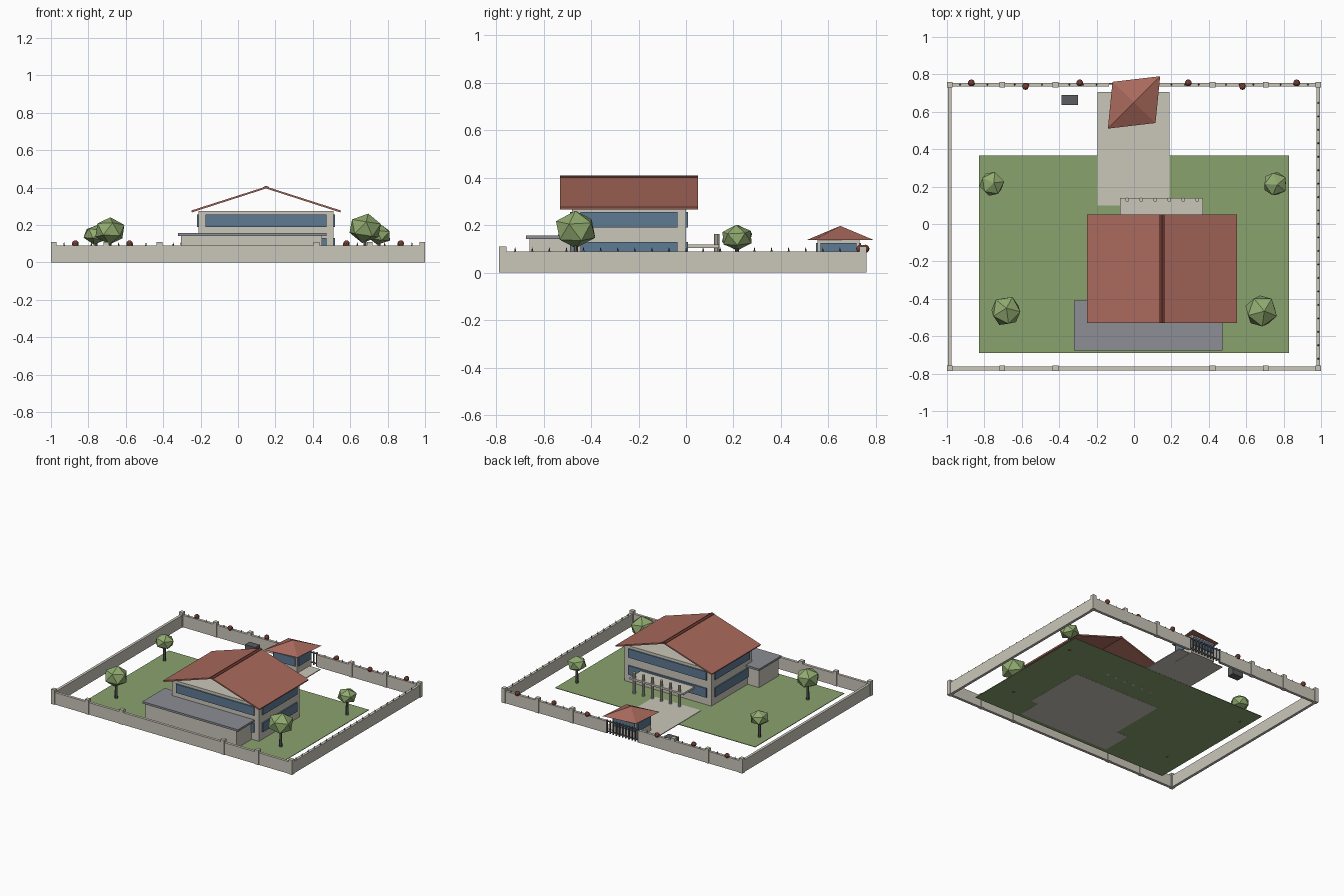
import bpy, bmesh, math, random
from mathutils import Vector, Euler

if "Cube" in bpy.data.objects:
    bpy.data.objects.remove(bpy.data.objects["Cube"])

random.seed(4)


def mat(name, hexcol):
    rgb = [int(hexcol[i:i + 2], 16) / 255 for i in (0, 2, 4)]
    lin = [c / 12.92 if c <= 0.04045 else ((c + 0.055) / 1.055) ** 2.4 for c in rgb]
    m = bpy.data.materials.new(name)
    m.diffuse_color = (*lin, 1)
    m.use_nodes = True
    m.node_tree.nodes["Principled BSDF"].inputs["Base Color"].default_value = m.diffuse_color
    return m


PLASTER = mat("plaster", "cac6ba")
TILE = mat("roof_tile", "a9695c")
RIDGE = mat("ridge_brown", "6b3a32")
GLASS = mat("blue_glass", "5f7a92")
SLATE = mat("slate_grey", "8c8e95")
LAWN = mat("lawn_green", "8aa26e")
LEAF = mat("leaf_green", "91ab70")
IRON = mat("dark_iron", "5c5d61")
LAMP = mat("lamp_red", "7d4238")


def finish(name, bm, material):
    bmesh.ops.recalc_face_normals(bm, faces=bm.faces)
    me = bpy.data.meshes.new(name)
    bm.to_mesh(me)
    bm.free()
    me.materials.append(material)
    ob = bpy.data.objects.new(name, me)
    bpy.context.collection.objects.link(ob)
    return ob


def add_box(bm, x0, x1, y0, y1, z0, z1):
    for v in bmesh.ops.create_cube(bm, size=1)["verts"]:
        v.co = ((x0 + x1) / 2 + v.co.x * (x1 - x0),
                (y0 + y1) / 2 + v.co.y * (y1 - y0),
                (z0 + z1) / 2 + v.co.z * (z1 - z0))


def boxes(name, material, *specs):
    bm = bmesh.new()
    for s in specs:
        add_box(bm, *s)
    return finish(name, bm, material)


def cones(name, material, spots, r1, r2, z0, z1, seg):
    bm = bmesh.new()
    for x, y in spots:
        vs = bmesh.ops.create_cone(bm, cap_ends=True, segments=seg, radius1=r1,
                                   radius2=r2, depth=z1 - z0)["verts"]
        bmesh.ops.translate(bm, verts=vs, vec=(x, y, (z0 + z1) / 2))
    return finish(name, bm, material)


def prism(name, material, profile, y0, y1):
    bm = bmesh.new()
    face = bm.faces.new([bm.verts.new((x, y0, z)) for x, z in profile])
    ext = bmesh.ops.extrude_face_region(bm, geom=[face])["geom"]
    bmesh.ops.translate(bm, vec=(0, y1 - y0, 0),
                        verts=[g for g in ext if isinstance(g, bmesh.types.BMVert)])
    return finish(name, bm, material)


def window_band(name, x0, x1, y0, y1, z0, z1, inset, out=0.009):
    # One glass plate on each of the four sides of a block
    boxes(name, GLASS,
          (x0 + inset, x1 - inset, y0 - out, y0, z0, z1),
          (x0 + inset, x1 - inset, y1, y1 + out, z0, z1),
          (x0 - out, x0, y0 + inset, y1 - inset, z0, z1),
          (x1, x1 + out, y0 + inset, y1 - inset, z0, z1))


# Ground
boxes("lawn", LAWN, (-0.83, 0.83, -0.69, 0.365, 0.001, 0.005))
boxes("driveway", PLASTER, (-0.195, 0.19, 0.1, 0.705, 0.002, 0.008))

# Perimeter wall, open at the gate
FRONT, BACK, SIDE, T = -0.772, 0.745, 0.985, 0.01
boxes("perimeter_wall", PLASTER,
      (-SIDE, SIDE, FRONT - T, FRONT + T, 0, 0.09),
      (-SIDE, -0.135, BACK - T, BACK + T, 0, 0.09),
      (0.135, SIDE, BACK - T, BACK + T, 0, 0.09),
      (-SIDE - T, -SIDE + T, FRONT, BACK, 0, 0.09),
      (SIDE - T, SIDE + T, FRONT, BACK, 0, 0.09))
boxes("wall_posts", PLASTER, *[
    (x - 0.015, x + 0.015, y - 0.015, y + 0.015, 0, 0.11)
    for y in (FRONT, BACK) for x in (-SIDE, -0.705, -0.42, 0.42, 0.705, SIDE)])
spots = [(SIDE, -0.72 + i * 0.072) for i in range(20)]
spots += [(s * (0.2 + i * 0.073), BACK) for i in range(11) for s in (-1, 1)]
cones("wall_spikes", IRON, spots, 0.005, 0.001, 0.088, 0.106, 5)

# Round lamps along the back wall
bm = bmesh.new()
for x in (0.29, 0.58, 0.87):
    for s in (-1, 1):
        vs = bmesh.ops.create_icosphere(bm, subdivisions=2, radius=0.018)["verts"]
        bmesh.ops.translate(bm, verts=vs, vec=(s * x, 0.735 if x == 0.58 else 0.755, 0.1))
finish("wall_lamps", bm, LAMP)

# House block with two bands of windows
HOUSE = (-0.21, 0.51, -0.48, 0.0)
boxes("house_body", PLASTER, (*HOUSE, 0, 0.275))
window_band("lower_windows", *HOUSE, 0.062, 0.13, 0.036)
window_band("upper_windows", *HOUSE, 0.19, 0.255, 0.036)

# Open gable roof: two thin slopes and a ridge cap
for side, name in ((-1, "roof_left"), (1, "roof_right")):
    prism(name, TILE, [(0.15 + side * 0.4, 0.277), (0.15, 0.405),
                       (0.15, 0.395), (0.15 + side * 0.397, 0.267)], -0.53, 0.05)
prism("ridge_cap", RIDGE, [(0.135, 0.398), (0.135, 0.403), (0.15, 0.409),
                           (0.165, 0.403), (0.165, 0.398)], -0.53, 0.05)

# Front annex with flat roof
boxes("annex_body", PLASTER, (-0.305, 0.45, -0.66, -0.43, 0, 0.141))
boxes("annex_roof", SLATE, (-0.32, 0.472, -0.675, -0.41, 0.141, 0.156))

# Rear porch
boxes("porch_slab", PLASTER, (-0.075, 0.37, 0, 0.14, 0.104, 0.118))
cones("porch_columns", PLASTER, [(-0.037 + i * 0.075, 0.13) for i in range(6)],
      0.011, 0.011, 0, 0.163, 10)

# Gatehouse with skewed pyramid roof
GATE = (-0.1, 0.1, 0.555, 0.73)
boxes("gatehouse_body", PLASTER, (*GATE, 0, 0.14))
window_band("gatehouse_windows", *GATE, 0.06, 0.125, 0.012, 0.008)
bm = bmesh.new()
ring = [bm.verts.new((x, y, 0.138)) for x, y in
        ((-0.14, 0.51), (0.115, 0.54), (0.14, 0.79), (-0.115, 0.76))]
apex = bm.verts.new((0, 0.65, 0.197))
bm.faces.new(ring)
for i in range(4):
    bm.faces.new((ring[i], ring[(i + 1) % 4], apex))
finish("gatehouse_roof", bm, TILE)

# Barred gate
boxes("gate_bars", IRON,
      *[(x - 0.004, x + 0.004, 0.746, 0.754, 0, 0.1)
        for x in [-0.13 + i * 0.026 for i in range(11)]],
      (-0.134, 0.134, 0.747, 0.753, 0.012, 0.02),
      (-0.134, 0.134, 0.747, 0.753, 0.086, 0.094))

# Utility box
boxes("utility_box", IRON, (-0.387, -0.3, 0.635, 0.69, 0, 0.065))

# Trees: position, crown centre height, crown radius, crown half height
trees = [(-0.76, 0.215, 0.148, 0.07, 0.054), (0.755, 0.215, 0.148, 0.07, 0.054),
         (-0.685, -0.465, 0.168, 0.086, 0.074), (0.68, -0.465, 0.182, 0.092, 0.08)]
for n, (x, y, z, r, h) in enumerate(trees, 1):
    cones(f"tree_trunk_{n}", IRON, [(x, y)], 0.011, 0.008, 0, z, 6)
    bm = bmesh.new()
    turn = Euler((0.15, 0.1, random.uniform(0, 6))).to_matrix()
    for v in bmesh.ops.create_icosphere(bm, subdivisions=1, radius=1)["verts"]:
        p = turn @ v.co
        v.co = Vector((x + p.x * r, y + p.y * r, z + p.z * h))
    finish(f"tree_crown_{n}", bm, LEAF)
